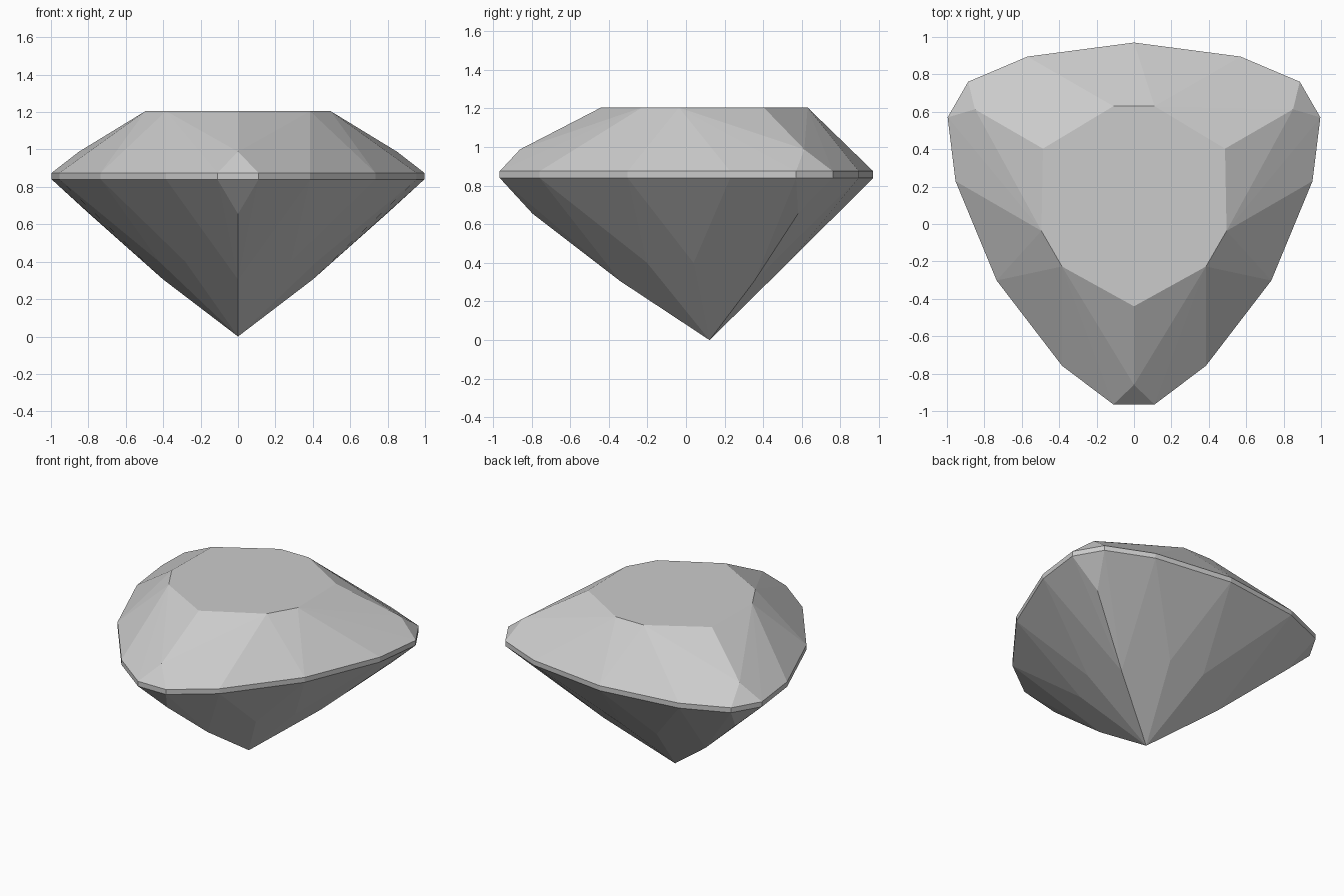
import bpy, bmesh, math
from mathutils import Vector, Matrix

cube = bpy.data.objects.get("Cube")
if cube:
    bpy.data.objects.remove(cube, do_unlink=True)

mat = bpy.data.materials.new("pale_grey")
mat.use_nodes = True
grey = (0.6, 0.6, 0.6, 1)
mat.diffuse_color = grey
mat.node_tree.nodes["Principled BSDF"].inputs["Base Color"].default_value = grey

CENTRE_Y = 0.122
TABLE, GIRDLE_TOP, GIRDLE_BOTTOM = 1.205, 0.875, 0.84

# One third of the stone, measured from its axis
girdle = [(-0.11, -1.087), (0.11, -1.087), (-0.57, 0.773), (0, 0.848), (0.57, 0.773)]
table = [(0, -0.562), (-0.11, 0.508), (0.11, 0.508)]
points = [(x, y, z) for x, y in girdle for z in (GIRDLE_TOP, GIRDLE_BOTTOM)]
points += [(x, y, TABLE) for x, y in table]
points += [(0, -0.982, 0.988)]                               # crown corner
points += [(0, -0.917, 0.655), (0, -0.462, 0.305)]           # pavilion corner ridge
points += [(-0.139, 0.406, 0.4), (0.139, 0.406, 0.4)]        # pavilion side facets

# Repeat three times around the axis, then wrap the facets around the points
bm = bmesh.new()
for turn in range(3):
    rot = Matrix.Rotation(math.radians(120 * turn), 3, 'Z')
    for p in points:
        bm.verts.new(rot @ Vector(p) + Vector((0, CENTRE_Y, 0)))
bm.verts.new((0, CENTRE_Y, 0))                               # culet
hull = bmesh.ops.convex_hull(bm, input=bm.verts[:])
loose = [v for v in bm.verts if not v.link_faces]
bmesh.ops.delete(bm, geom=loose, context='VERTS')
bmesh.ops.dissolve_limit(bm, angle_limit=math.radians(0.6),
                         verts=bm.verts[:], edges=bm.edges[:])
bmesh.ops.recalc_face_normals(bm, faces=bm.faces[:])

mesh = bpy.data.meshes.new("gemstone")
bm.to_mesh(mesh)
bm.free()
mesh.materials.append(mat)
gem = bpy.data.objects.new("gemstone", mesh)
bpy.context.collection.objects.link(gem)
